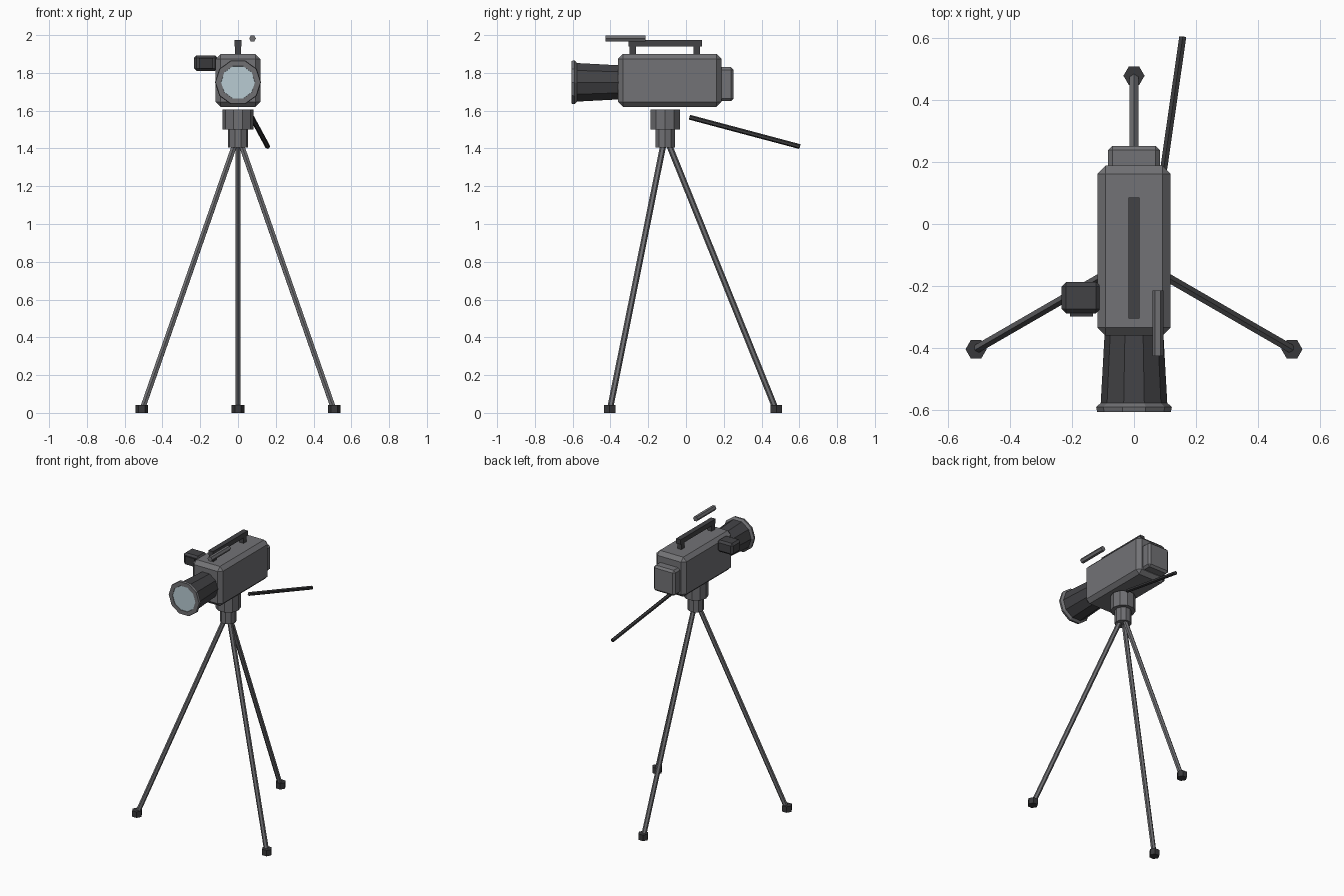
import bpy
import bmesh
from math import cos, sin, tau, radians
from mathutils import Vector, Matrix

default = bpy.data.objects.get("Cube")
if default:
    bpy.data.objects.remove(default)


def material(name, colour):
    m = bpy.data.materials.new(name)
    m.use_nodes = True
    m.diffuse_color = (*colour, 1)
    bsdf = m.node_tree.nodes["Principled BSDF"]
    bsdf.inputs["Base Color"].default_value = (*colour, 1)
    bsdf.inputs["Roughness"].default_value = 0.6
    return m


BODY = material("body grey", (0.17, 0.17, 0.18))
METAL = material("metal grey", (0.16, 0.16, 0.17))
DARK = material("dark plastic", (0.055, 0.055, 0.06))
RUBBER = material("black rubber", (0.04, 0.04, 0.043))
GLASS = material("lens glass", (0.48, 0.6, 0.65))


def finish(name, bm, mat):
    bmesh.ops.recalc_face_normals(bm, faces=bm.faces)
    mesh = bpy.data.meshes.new(name)
    bm.to_mesh(mesh)
    bm.free()
    mesh.materials.append(mat)
    obj = bpy.data.objects.new(name, mesh)
    bpy.context.collection.objects.link(obj)
    return obj


def box(name, low, high, mat, bevel=0):
    """Box between two corners, with optional chamfered edges."""
    low, high = Vector(low), Vector(high)
    bm = bmesh.new()
    bmesh.ops.create_cube(bm, size=1, matrix=Matrix.Translation((low + high) / 2)
                          @ Matrix.Diagonal((*(high - low), 1)))
    if bevel:
        bmesh.ops.bevel(bm, geom=bm.edges[:], offset=bevel, segments=1,
                        affect='EDGES')
    return finish(name, bm, mat)


def rod(name, start, end, r1, r2, sides, mat, turn=0):
    """Straight faceted rod or cone between two points."""
    start, end = Vector(start), Vector(end)
    axis = end - start
    bm = bmesh.new()
    bmesh.ops.create_cone(
        bm, cap_ends=True, segments=sides, radius1=r1, radius2=r2,
        depth=axis.length,
        matrix=Matrix.Translation((start + end) / 2)
        @ axis.to_track_quat('Z', 'Y').to_matrix().to_4x4()
        @ Matrix.Rotation(radians(turn), 4, 'Z'))
    return finish(name, bm, mat)


def ring(name, profile, sides, z, mat):
    """Closed (radius, y) profile swept around the lens axis."""
    bm = bmesh.new()
    loops = [[bm.verts.new((r * cos(tau * i / sides), y,
                            z + r * sin(tau * i / sides)))
              for r, y in profile] for i in range(sides)]
    n = len(profile)
    for i in range(sides):
        a, b = loops[i], loops[(i + 1) % sides]
        for j in range(n):
            k = (j + 1) % n
            bm.faces.new((a[j], a[k], b[k], b[j]))
    return finish(name, bm, mat)


# Camera body and rear battery
box("camera_body", (-0.118, -0.36, 1.62), (0.118, 0.188, 1.9), BODY, 0.026)
box("battery", (-0.084, 0.17, 1.65), (0.084, 0.252, 1.83), BODY, 0.014)

# Lens
LENS_Z = 1.75
rod("lens_barrel", (0, -0.34, LENS_Z), (0, -0.59, LENS_Z),
    0.094, 0.108, 10, DARK, 90)
ring("lens_rim", [(0.105, -0.575), (0.122, -0.59), (0.119, -0.606),
                  (0.09, -0.606), (0.085, -0.58)], 10, LENS_Z, METAL)
rod("lens_glass", (0, -0.585, LENS_Z), (0, -0.603, LENS_Z),
    0.092, 0.092, 20, GLASS)

# Viewfinder on the right side
box("viewfinder", (-0.233, -0.288, 1.81), (-0.108, -0.187, 1.893), DARK, 0.014)
box("viewfinder_window", (-0.206, -0.298, 1.823), (-0.132, -0.28, 1.88), RUBBER)

# Carrying handle
box("handle_grip", (-0.018, -0.305, 1.94), (0.018, 0.085, 1.974), DARK)
for name, y in (("front", -0.3), ("rear", 0.04)):
    box(f"handle_{name}_post", (-0.016, y, 1.89), (0.016, y + 0.035, 1.945), DARK)

# Microphone
rod("microphone", (0.077, -0.425, 1.982), (0.077, -0.215, 1.982),
    0.018, 0.018, 6, METAL, 90)

# Tripod head
CENTRE_Y = -0.11
rod("tripod_head", (0, CENTRE_Y, 1.5), (0, CENTRE_Y, 1.607),
    0.081, 0.081, 10, METAL, 90)
rod("tripod_collar", (0, CENTRE_Y, 1.405), (0, CENTRE_Y, 1.5),
    0.054, 0.054, 10, METAL, 90)
rod("pan_handle", (0.073, 0.02, 1.565), (0.157, 0.602, 1.41),
    0.013, 0.013, 6, RUBBER)

# Legs with rubber feet
for name, angle in (("rear", 90), ("right", 210), ("left", 330)):
    out = Vector((cos(radians(angle)), sin(radians(angle)), 0))
    hub = Vector((0, CENTRE_Y, 0))
    foot = hub + out * 0.588
    up = Vector((0, 0, 1))
    rod(f"{name}_leg", hub + out * 0.02 + up * 1.42, foot - out * 0.005 + up * 0.025,
        0.016, 0.016, 6, METAL)
    rod(f"{name}_foot", foot, foot + up * 0.042, 0.034, 0.034, 6, RUBBER, 90)
